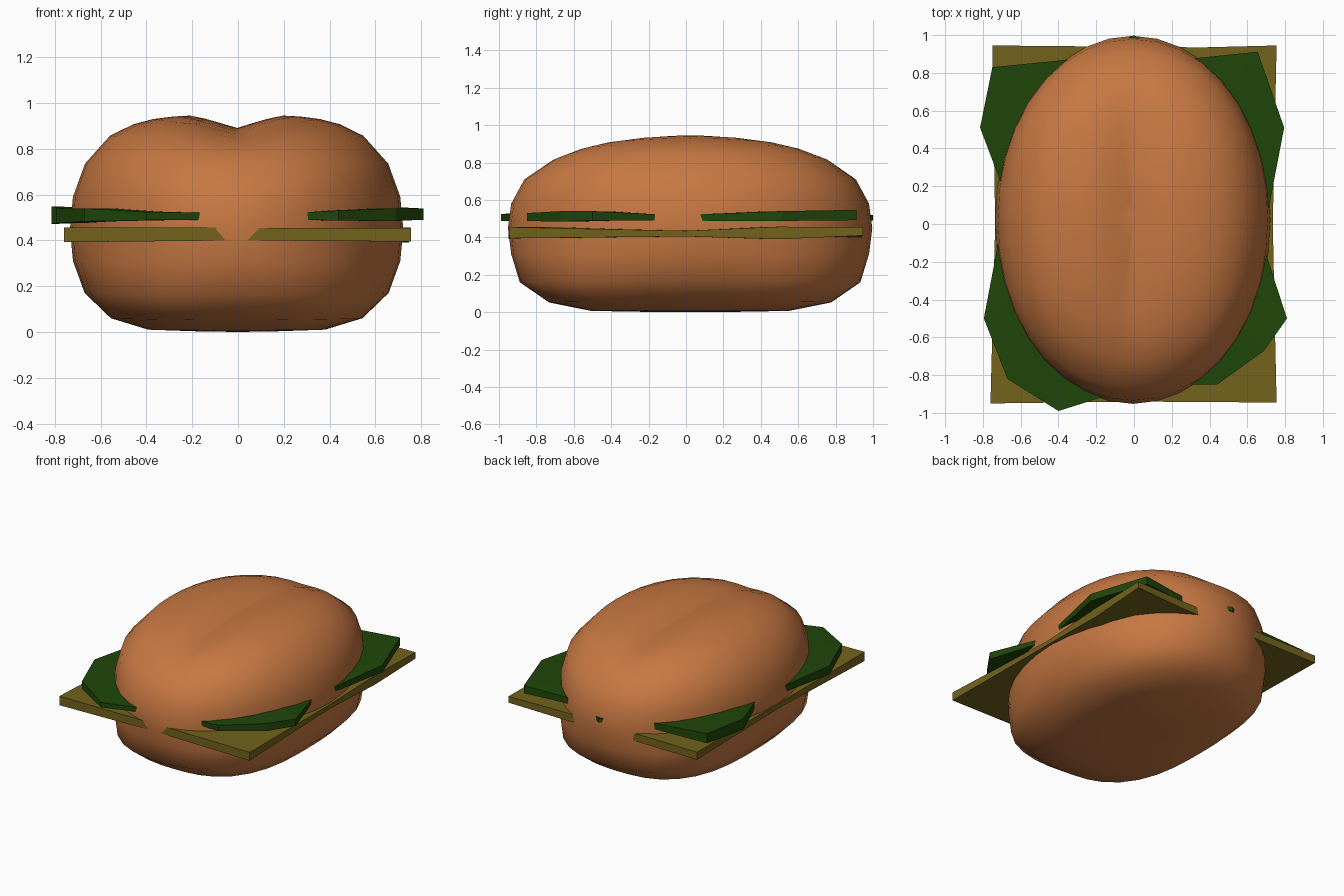
import bpy, math


def material(name, rgb):
    m = bpy.data.materials.new(name)
    m.diffuse_color = (*rgb, 1)
    return m


def make(name, verts, faces, mat):
    me = bpy.data.meshes.new(name)
    me.from_pydata(verts, [], faces)
    me.materials.append(mat)
    ob = bpy.data.objects.new(name, me)
    bpy.context.collection.objects.link(ob)
    return ob


def slab(name, outline, mat):
    """Closed plate; each outline point is x, y, bottom z, top z."""
    n = len(outline)
    zb = sum(p[2] for p in outline) / n
    zt = sum(p[3] for p in outline) / n
    verts = [(p[0], p[1], p[2]) for p in outline] + [(p[0], p[1], p[3]) for p in outline]
    verts += [(0, 0, zb), (0, 0, zt)]
    faces = []
    for i in range(n):
        j = (i + 1) % n
        faces += [(i, j, n + j, n + i), (j, i, 2 * n), (n + i, n + j, 2 * n + 1)]
    return make(name, verts, faces, mat)


crust = material("toasted crust", (0.565, 0.185, 0.054))
yellow = material("cheese yellow", (0.172, 0.125, 0.012))
green = material("leaf green", (0.014, 0.062, 0.0028))

# Bun: stacked rings (radius fraction, z at the sides, z at the ends, boxiness)
rings = [(0.25, 0.003, 0.002, 0.08), (0.53, 0.01, 0.007, 0.10), (0.755, 0.06, 0.052, 0.10),
         (0.912, 0.17, 0.16, 0.06), (0.982, 0.31, 0.31, 0.02), (1.0, 0.45, 0.45, 0.0),
         (0.982, 0.59, 0.58, 0.01), (0.91, 0.735, 0.71, 0.035), (0.76, 0.857, 0.82, 0.05),
         (0.62, 0.907, 0.875, 0.05), (0.50, 0.93, 0.903, 0.04), (0.38, 0.941, 0.922, 0.02),
         (0.28, 0.945, 0.933, 0), (0.19, 0.945, 0.94, 0), (0.10, 0.945, 0.944, 0)]
N, RX, RY, CY = 36, 0.728, 0.974, 0.022
verts, faces = [], []


def crease(x, y, z):
    # shallow valley running along the top
    if z < 0.7:
        return z
    depth = 0.055 * max(0, 1 - (y / 0.85) ** 2)
    return z - depth * max(0, 1 - abs(x) / 0.2) ** 1.2


for f, zx, zy, box in rings:
    for i in range(N):
        a = 2 * math.pi * i / N
        g = f * (1 + box * math.sin(2 * a) ** 2)
        stretch = 1.025 if zx < 0.2 else 1
        x, y = RX * g * math.cos(a), CY + RY * g * stretch * math.sin(a)
        s = math.sin(a) ** 2
        verts.append((x - 0.006, y, crease(x, y, zx * (1 - s) + zy * s)))
for r in range(len(rings) - 1):
    for i in range(N):
        j = (i + 1) % N
        faces.append((r * N + i, r * N + j, (r + 1) * N + j, (r + 1) * N + i))
bottom, top = len(verts), len(verts) + 1
verts += [(0, CY, 0), (0, CY, 0.89)]
last = (len(rings) - 1) * N
for i in range(N):
    j = (i + 1) % N
    faces += [(j, i, bottom), (last + i, last + j, top)]
bun = make("bun", verts, faces, crust)
for p in bun.data.polygons:
    p.use_smooth = True

# Cheese slice, gently wavy
slab("cheese_slice", [
    (-0.76, -0.95, 0.392, 0.457), (0, -0.94, 0.40, 0.455), (0.755, -0.945, 0.395, 0.455),
    (0.745, -0.5, 0.40, 0.445), (0.735, 0, 0.405, 0.435), (0.745, 0.5, 0.39, 0.457),
    (0.755, 0.945, 0.41, 0.455), (0.36, 0.935, 0.40, 0.455), (-0.2, 0.94, 0.40, 0.455),
    (-0.75, 0.945, 0.40, 0.455), (-0.735, 0, 0.405, 0.44)], yellow)

# Lettuce leaf: one ragged polygon showing at the four corners
slab("lettuce_leaf", [
    (-0.40, -0.99, 0.488, 0.524), (-0.10, -0.895, 0.49, 0.52), (0.25, -0.85, 0.49, 0.52),
    (0.44, -0.85, 0.487, 0.53), (0.69, -0.67, 0.485, 0.54), (0.81, -0.50, 0.49, 0.54),
    (0.68, -0.10, 0.49, 0.52), (0.705, 0.04, 0.488, 0.522), (0.795, 0.51, 0.488, 0.54),
    (0.655, 0.912, 0.492, 0.547), (0.25, 0.87, 0.492, 0.53), (0.0, 0.999, 0.49, 0.52),
    (-0.25, 0.88, 0.49, 0.525), (-0.75, 0.83, 0.475, 0.545), (-0.815, 0.51, 0.472, 0.548),
    (-0.69, 0.18, 0.485, 0.53), (-0.70, 0.0, 0.485, 0.525), (-0.795, -0.50, 0.475, 0.54),
    (-0.67, -0.82, 0.483, 0.54)], green)
